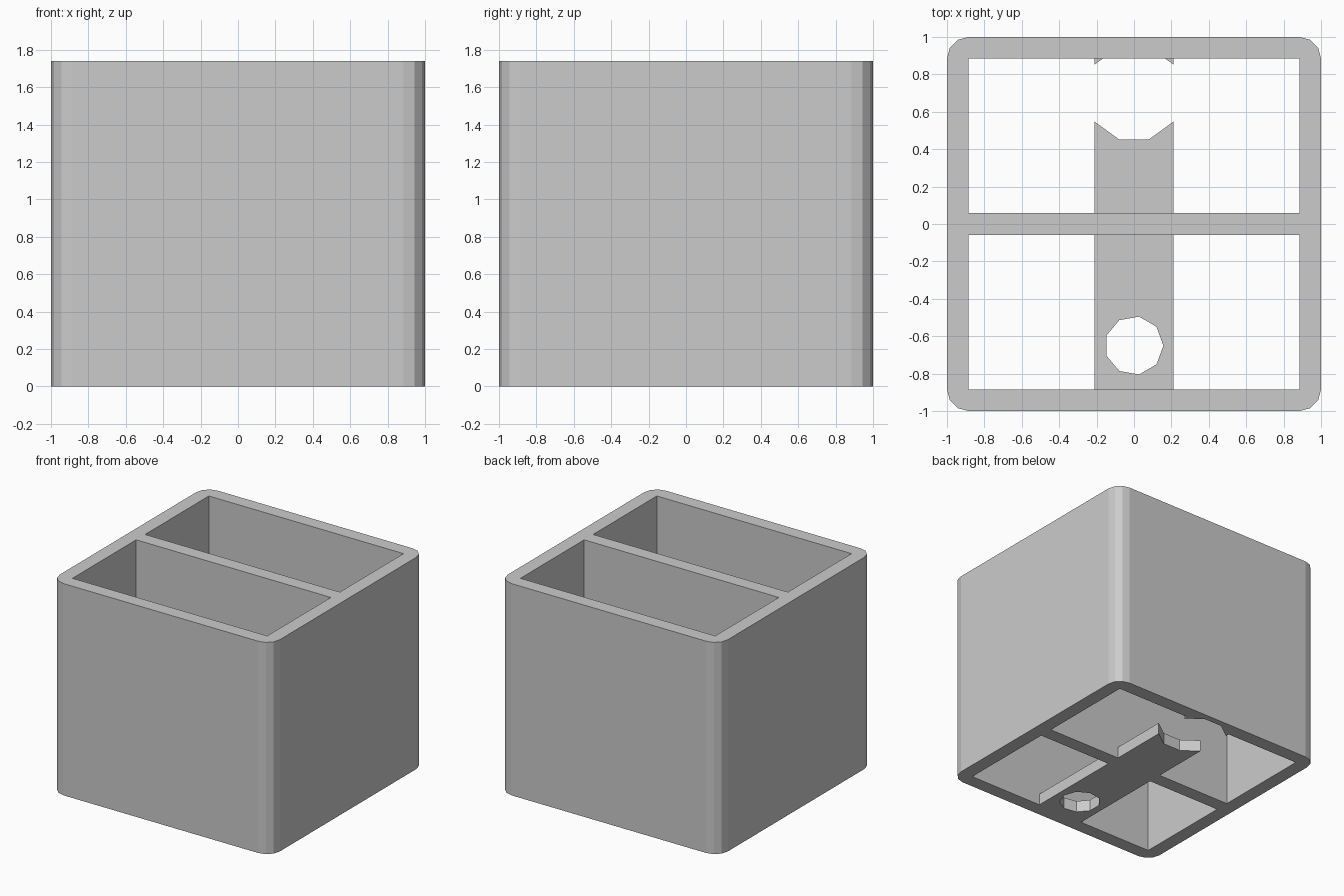
import bpy
import bmesh
from math import cos, sin, tau

if "Cube" in bpy.data.objects:
    bpy.data.objects.remove(bpy.data.objects["Cube"], do_unlink=True)

HEIGHT = 1.74
INNER = 0.885        # inside half width
DIVIDER = 0.058      # half thickness of the middle wall
CORNER = 0.115       # outer corner radius
PLATE = 0.095        # thickness of the base strip
STRIP = 0.21         # half width of the base strip


def prism(name, points, z0, z1):
    """Extrude a flat counter-clockwise outline from z0 to z1."""
    bm = bmesh.new()
    base = bm.faces.new([bm.verts.new((x, y, z0)) for x, y in points])
    top = bmesh.ops.extrude_face_region(bm, geom=[base])["geom"]
    verts = [v for v in top if isinstance(v, bmesh.types.BMVert)]
    bmesh.ops.translate(bm, verts=verts, vec=(0, 0, z1 - z0))
    bmesh.ops.recalc_face_normals(bm, faces=bm.faces[:])
    mesh = bpy.data.meshes.new(name)
    bm.to_mesh(mesh)
    bm.free()
    obj = bpy.data.objects.new(name, mesh)
    bpy.context.collection.objects.link(obj)
    return obj


def rect(x0, x1, y0, y1):
    return [(x0, y0), (x1, y0), (x1, y1), (x0, y1)]


def polygon(y, radius, sides):
    return [(radius * cos(tau * i / sides), y + radius * sin(tau * i / sides))
            for i in range(sides)]


def combine(target, other, operation):
    """Apply a boolean and remove the helper."""
    mod = target.modifiers.new(operation.lower(), "BOOLEAN")
    mod.operation, mod.solver, mod.object = operation, "EXACT", other
    other.hide_render = True
    bpy.context.view_layer.objects.active = target
    bpy.ops.object.modifier_apply(modifier=mod.name)
    bpy.data.objects.remove(other, do_unlink=True)


# Outer walls with three-sided rounded corners
outline = []
for corner in range(4):
    a = tau * (corner + 0.5) / 4
    cx = (1 - CORNER) * (1 if cos(a) > 0 else -1)
    cy = (1 - CORNER) * (1 if sin(a) > 0 else -1)
    for step in range(4):
        t = tau / 4 * (corner + step / 3)
        outline.append((cx + CORNER * cos(t), cy + CORNER * sin(t)))
box = prism("divided_box", outline, 0, HEIGHT)

# Two open compartments either side of the middle wall
for y0, y1 in ((-INNER, -DIVIDER), (DIVIDER, INNER)):
    combine(box, prism("compartment_cutter", rect(-INNER, INNER, y0, y1), -0.1, 2), "DIFFERENCE")

# Base strip running front to back
combine(box, prism("base_strip", rect(-STRIP, STRIP, -0.94, 0.97), 0, PLATE), "UNION")

# Small front hole, and large back hole that bites into the back wall
combine(box, prism("small_hole_cutter", polygon(-0.65, 0.157, 9), -0.1, 0.2), "DIFFERENCE")
combine(box, prism("large_hole_cutter", polygon(0.7, 0.26, 10), -0.1, PLATE + 0.005), "DIFFERENCE")

# Plain grey finish
grey = bpy.data.materials.new("light_grey")
grey.use_nodes = True
colour = (0.6, 0.6, 0.6, 1)
grey.diffuse_color = colour
grey.node_tree.nodes["Principled BSDF"].inputs["Base Color"].default_value = colour
box.data.materials.clear()
box.data.materials.append(grey)
for face in box.data.polygons:
    face.material_index = 0
    face.use_smooth = False
